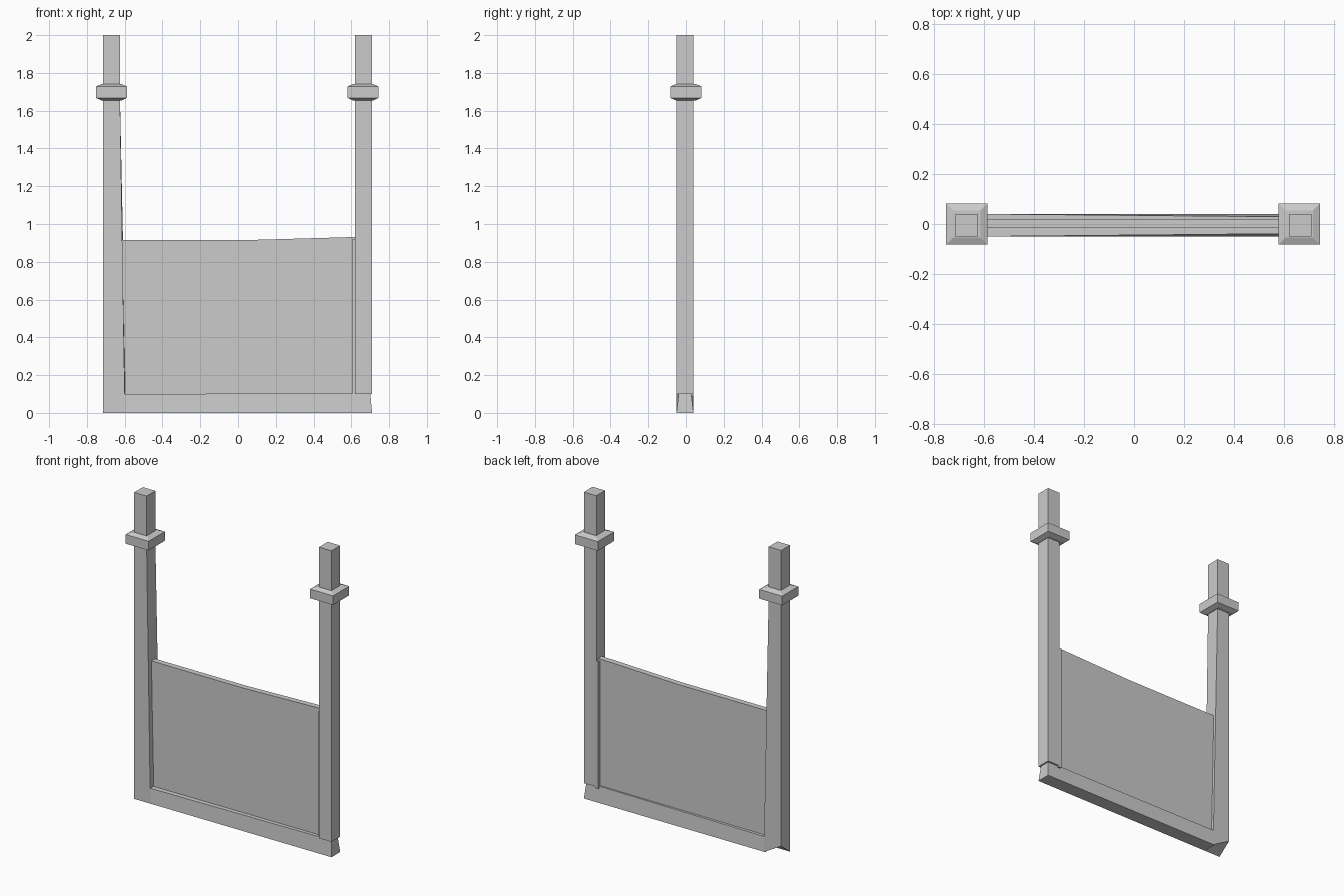
import bpy
import bmesh

if "Cube" in bpy.data.objects:
    bpy.data.objects.remove(bpy.data.objects["Cube"])

Y0, Y1 = -0.05, 0.04  # front and back of the frame timbers


def loft(name, rings, moves=()):
    """Solid through rectangular rings (x0, x1, y0, y1, z); moves shift single corners."""
    bm = bmesh.new()
    loops = [[bm.verts.new(p) for p in
              ((x0, y0, z), (x1, y0, z), (x1, y1, z), (x0, y1, z))]
             for x0, x1, y0, y1, z in rings]
    bm.faces.new(loops[0][::-1])
    bm.faces.new(loops[-1])
    for a, b in zip(loops, loops[1:]):
        for i in range(4):
            j = (i + 1) % 4
            bm.faces.new((a[i], a[j], b[j], b[i]))
    for ring, corner, offset in moves:
        loops[ring][corner].co.x += offset[0]
        loops[ring][corner].co.y += offset[1]
        loops[ring][corner].co.z += offset[2]
    return finish(name, bm)


def finish(name, bm):
    bmesh.ops.recalc_face_normals(bm, faces=bm.faces)
    mesh = bpy.data.meshes.new(name)
    bm.to_mesh(mesh)
    bm.free()
    obj = bpy.data.objects.new(name, mesh)
    bpy.context.collection.objects.link(obj)
    return obj


# Left post: widens towards the floor, chipped at the outer back foot
loft("left_post", [
    (-0.715, -0.592, Y0, Y1, 0.0),
    (-0.715, -0.592, Y0, Y1, 0.1),
    (-0.715, -0.625, Y0, Y1, 1.67),
    (-0.715, -0.625, Y0, Y1, 2.0),
], moves=[(0, 3, (0, 0, 0.07)), (1, 1, (-0.008, 0, 0))])

# Right post stands on the rail
loft("right_post", [
    (0.62, 0.71, Y0, Y1, 0.1),
    (0.62, 0.71, Y0, Y1, 1.67),
    (0.62, 0.71, Y0, Y1, 2.0),
])

# Thicker strip on the right post holding the panel edge
loft("right_panel_stop", [
    (0.606, 0.63, -0.035, Y1, 0.09),
    (0.606, 0.63, -0.035, Y1, 0.92),
])

# Bottom rail, slightly narrowed at its right end
loft("bottom_rail", [
    (-0.6, 0.71, Y0, Y1, 0.0),
    (-0.6, 0.71, Y0, Y1, 0.1),
], moves=[(1, 1, (-0.01, 0.012, 0.004)), (1, 2, (-0.01, -0.012, 0.004))])

# Collars with sloped upper and lower faces
for side, cx in (("left", -0.67), ("right", 0.662)):
    loft(side + "_collar", [
        (cx - h, cx + h, -h, h, z)
        for h, z in ((0.055, 1.655), (0.083, 1.668), (0.083, 1.728), (0.055, 1.74))
    ])

# Infill panel with a top edge rising to the right
bm = bmesh.new()
outline = [(-0.63, 0.09), (0.65, 0.09), (0.65, 0.932), (0.05, 0.915), (-0.63, 0.915)]
face = bm.faces.new([bm.verts.new((x, -0.017, z)) for x, z in outline])
ext = bmesh.ops.extrude_face_region(bm, geom=[face], use_keep_orig=True)
for v in [g for g in ext["geom"] if isinstance(g, bmesh.types.BMVert)]:
    v.co.y = 0.02
finish("panel", bm)
